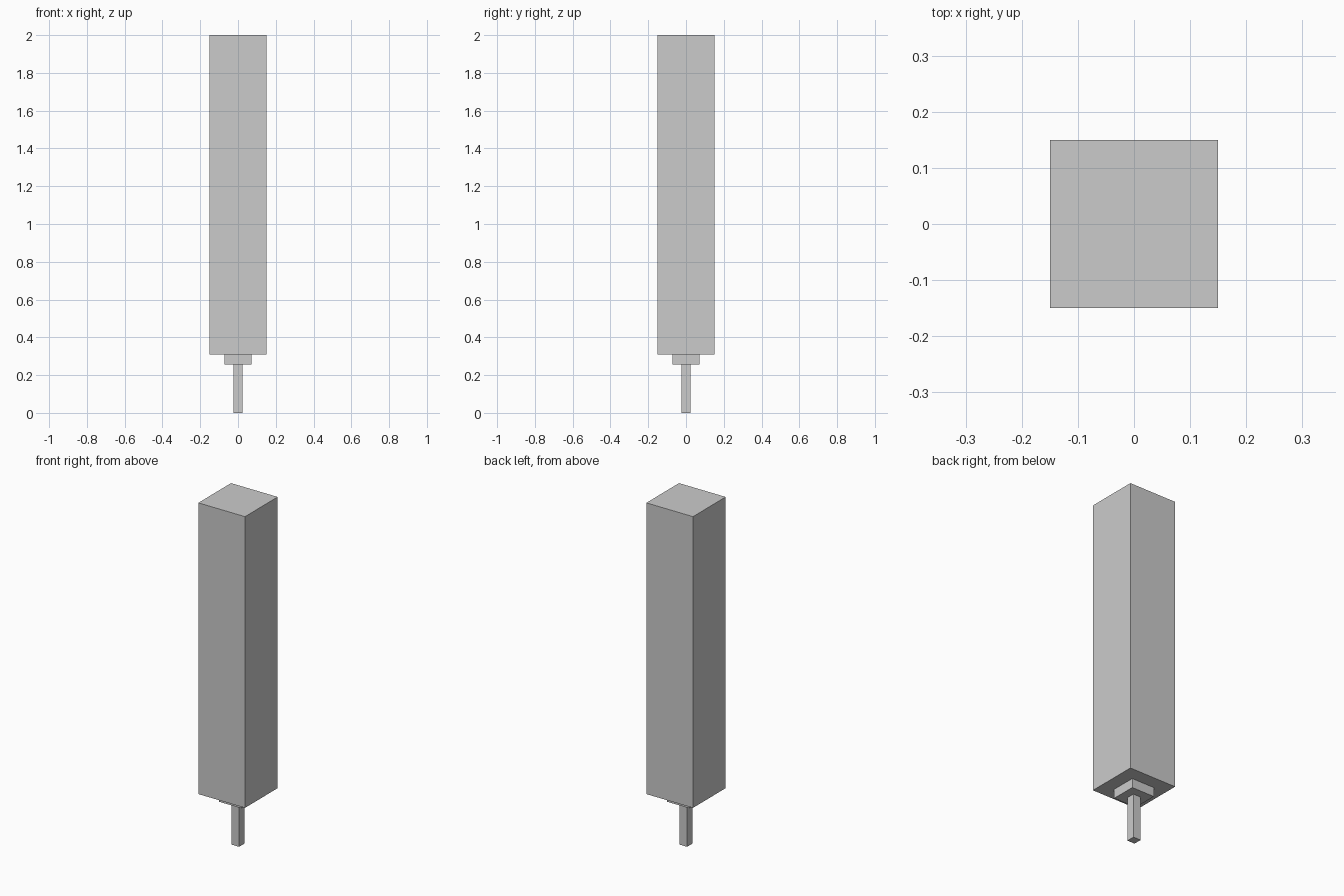
import bpy

if "Cube" in bpy.data.objects:
    bpy.data.objects.remove(bpy.data.objects["Cube"])


def add_box(name, width, z_bottom, z_top):
    """Square upright box centred on the z axis."""
    bpy.ops.mesh.primitive_cube_add(size=1, location=(0, 0, (z_bottom + z_top) / 2))
    box = bpy.context.object
    box.name = name
    box.scale = (width, width, z_top - z_bottom)
    bpy.ops.object.transform_apply(location=False, rotation=False, scale=True)
    return box


# Thin stem, short collar and tall main body, stacked from the ground up
add_box("stem", 0.048, 0.0, 0.255)
add_box("collar", 0.145, 0.255, 0.308)
add_box("body", 0.30, 0.308, 2.0)
